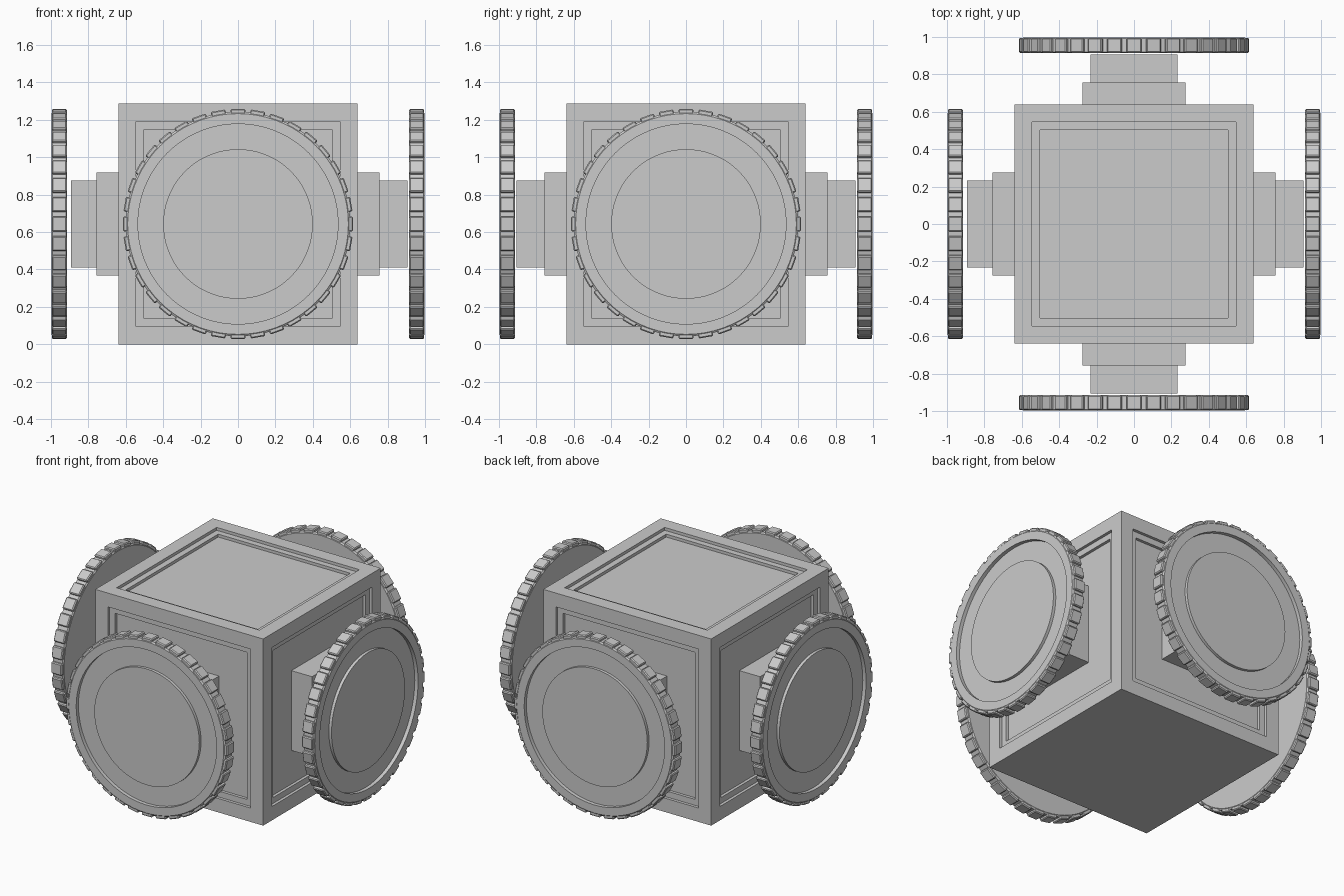
import bpy, bmesh
from math import pi, cos, sin
from mathutils import Matrix, Vector

if "Cube" in bpy.data.objects:
    bpy.data.objects.remove(bpy.data.objects["Cube"])

CZ = 0.643      # height of the body centre
HALF = 0.64     # half width of the body
TEETH = 36


def finish(bm, name, smooth=False):
    bmesh.ops.recalc_face_normals(bm, faces=bm.faces)
    mesh = bpy.data.meshes.new(name)
    bm.to_mesh(mesh)
    bm.free()
    ob = bpy.data.objects.new(name, mesh)
    bpy.context.collection.objects.link(ob)
    if smooth:
        bpy.ops.object.select_all(action='DESELECT')
        bpy.context.view_layer.objects.active = ob
        ob.select_set(True)
        bpy.ops.object.shade_smooth_by_angle()
    return ob


def add_box(bm, matrix, size):
    m = matrix @ Matrix.Diagonal((*size, 1))
    return bmesh.ops.create_cube(bm, size=1, matrix=m)["verts"]


# Body: cube with a two-step recessed panel on every face but the bottom
bm = bmesh.new()
add_box(bm, Matrix.Translation((0, 0, CZ)), (2 * HALF, 2 * HALF, 2 * CZ))
bm.normal_update()
panels = [f for f in bm.faces if f.normal.z > -0.5]
for border in (0.135, 0.058):
    bmesh.ops.inset_individual(bm, faces=panels, thickness=border, depth=0)
    panels = bmesh.ops.extrude_discrete_faces(bm, faces=panels)["faces"]
    bm.normal_update()
    for f in panels:
        bmesh.ops.translate(bm, verts=f.verts, vec=f.normal * -0.02)
finish(bm, "body")


def wheel_disc(name, matrix):
    # Lathed disc: flat back, raised rim, sunken ring and raised hub
    bm = bmesh.new()
    profile = [(0, 0.913), (0.59, 0.913), (0.6, 0.92), (0.6, 0.991), (0.59, 0.998),
               (0.535, 0.998), (0.535, 0.973), (0.4, 0.973), (0.4, 0.993), (0, 0.993)]
    vs = [bm.verts.new((x, 0, r)) for r, x in profile]
    edges = [bm.edges.new(p) for p in zip(vs, vs[1:])]
    bmesh.ops.spin(bm, geom=vs + edges, cent=(0, 0, 0), axis=(1, 0, 0),
                   angle=2 * pi, steps=72)
    bmesh.ops.remove_doubles(bm, verts=bm.verts, dist=1e-4)
    bm.transform(matrix)
    finish(bm, name, smooth=True)


def wheel_teeth(name, matrix):
    # Bevelled blocks around the edge of the disc
    bm = bmesh.new()
    for i in range(TEETH):
        m = Matrix.Rotation(2 * pi * i / TEETH, 4, 'X') @ Matrix.Translation((0.9555, 0, 0.6))
        add_box(bm, m, (0.08, 0.08, 0.03))
    bmesh.ops.bevel(bm, geom=bm.edges[:], offset=0.006, segments=1, affect='EDGES')
    bm.transform(matrix)
    finish(bm, name)


# Mount, shaft and toothed disc on each of the four sides
for side, angle in {"right": 0, "back": pi / 2, "left": pi, "front": -pi / 2}.items():
    place = Matrix.Translation((0, 0, CZ)) @ Matrix.Rotation(angle, 4, 'Z')
    end = 0.893 if side == "left" else 0.905
    for part, x0, x1, width in (("mount", 0.59, 0.757, 0.55), ("shaft", 0.75, end, 0.466)):
        bm = bmesh.new()
        add_box(bm, place @ Matrix.Translation(((x0 + x1) / 2, 0, 0)), (x1 - x0, width, width))
        finish(bm, f"{side}_{part}")
    wheel_disc(f"{side}_disc", place)
    wheel_teeth(f"{side}_disc_teeth", place)
